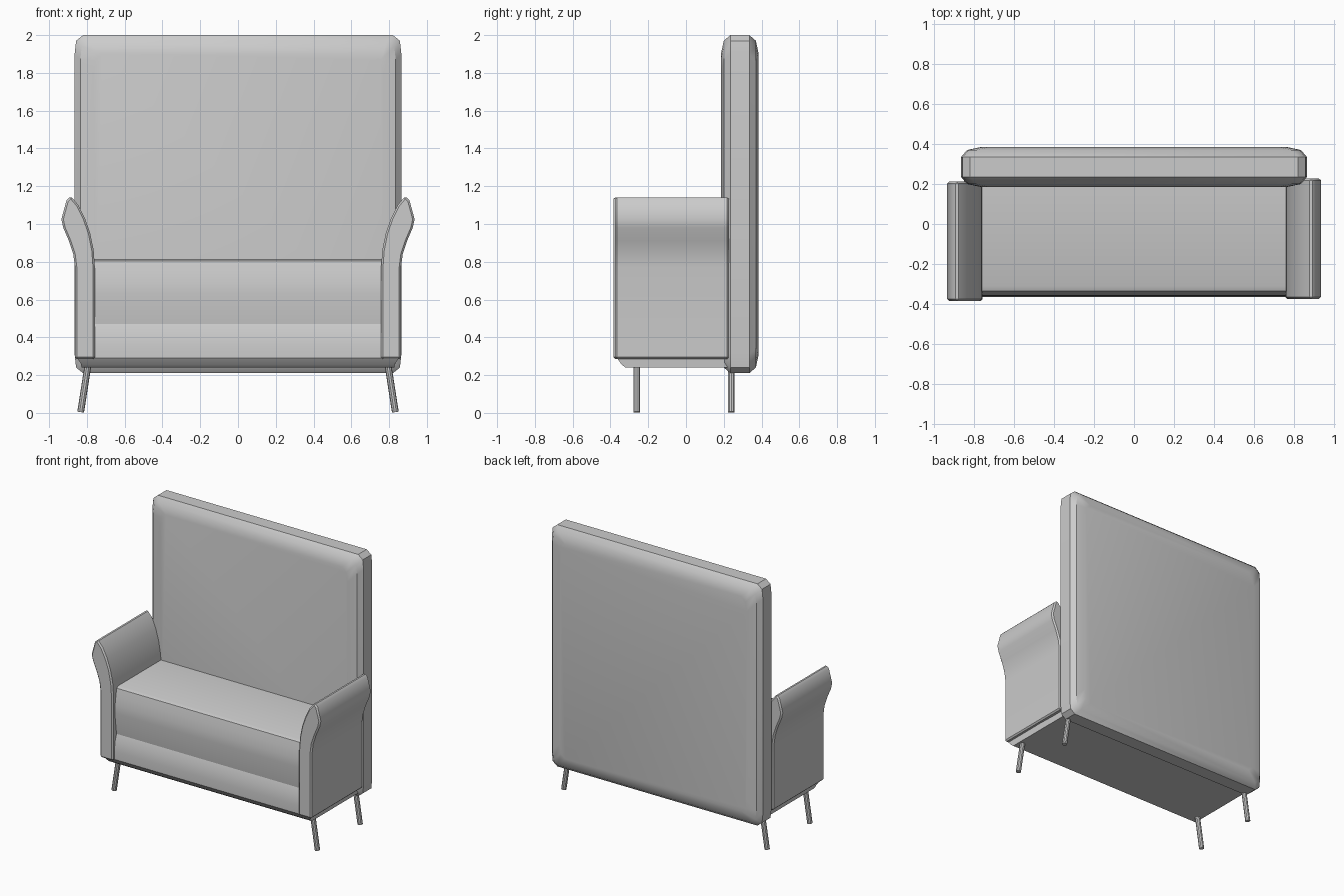
import bpy, bmesh, math
from mathutils import Vector

cube = bpy.data.objects.get("Cube")
if cube:
    bpy.data.objects.remove(cube, do_unlink=True)

fabric = bpy.data.materials.new("grey_fabric")
fabric.use_nodes = True
GREY = (0.6, 0.6, 0.6, 1)
fabric.diffuse_color = GREY
fabric.node_tree.nodes["Principled BSDF"].inputs["Base Color"].default_value = GREY


def loft(name, rings, angle=35, bevel=0):
    """Skin a list of equal-sized point rings and cap both ends."""
    bm = bmesh.new()
    loops = [[bm.verts.new(p) for p in ring] for ring in rings]
    n = len(loops[0])
    for a, b in zip(loops, loops[1:]):
        for i in range(n):
            j = (i + 1) % n
            bm.faces.new((a[i], a[j], b[j], b[i]))
    bm.faces.new(loops[0])
    bm.faces.new(loops[-1])
    bmesh.ops.recalc_face_normals(bm, faces=bm.faces)
    mesh = bpy.data.meshes.new(name)
    bm.to_mesh(mesh)
    bm.free()
    mesh.materials.append(fabric)
    obj = bpy.data.objects.new(name, mesh)
    bpy.context.collection.objects.link(obj)
    bpy.ops.object.select_all(action='DESELECT')
    obj.select_set(True)
    bpy.context.view_layer.objects.active = obj
    if bevel:
        mod = obj.modifiers.new("soft_edge", 'BEVEL')
        mod.width = bevel
        mod.segments = 1
        mod.limit_method = 'ANGLE'
        mod.angle_limit = math.radians(50)
        bpy.ops.object.modifier_apply(modifier=mod.name)
    bpy.ops.object.shade_smooth_by_angle(angle=math.radians(angle))
    return obj


# Tall padded backrest: rounded outlines stacked from front to rear
def outline(y, inset):
    w, h, mid = 0.865 - inset, 0.895 - inset, 1.105
    corner = [(w, h - 0.1), (w - 0.008, h - 0.03), (w - 0.045, h)]
    pts = corner + [(-x, z) for x, z in reversed(corner)]
    pts += [(-x, -z) for x, z in corner] + [(x, -z) for x, z in reversed(corner)]
    return [(x, y, mid + z) for x, z in pts]


loft("backrest", [outline(y, d) for y, d in (
    (0.185, 0.1), (0.2, 0.03), (0.235, 0), (0.335, 0), (0.37, 0.03), (0.385, 0.1))])


# Base and cushion: side profiles (y, z) swept across the width
def sweep_x(name, profile, stations):
    return loft(name, [[(x, y, z + lift) for y, z in profile] for x, lift in stations])


base_profile = [(0.22, 0.47), (-0.34, 0.47), (-0.357, 0.42), (-0.365, 0.35),
                (-0.365, 0.29), (-0.34, 0.255), (-0.32, 0.24), (0.22, 0.24)]
base = sweep_x("base", base_profile, [(-0.85, 0), (0.85, 0)])
for v in base.data.vertices:
    if v.co.z < 0.27:
        v.co.x *= 0.975

cushion_profile = [(0.22, 0.815), (-0.31, 0.815), (-0.335, 0.805), (-0.348, 0.75),
                   (-0.357, 0.69), (-0.36, 0.63), (-0.34, 0.47), (0.22, 0.47)]
sweep_x("seat_cushion", cushion_profile, [(-0.765, 0), (0.765, 0)])

# Flared armrests: front profile (x, z) swept along the depth
arm_profile = [(0.757, 0.285), (0.757, 0.76), (0.764, 0.86), (0.782, 0.95), (0.81, 1.03),
               (0.845, 1.1), (0.885, 1.147), (0.908, 1.125), (0.935, 1.025), (0.925, 0.98),
               (0.895, 0.91), (0.872, 0.84), (0.863, 0.77), (0.863, 0.285)]
for side, name, front, rear in ((1, "left_arm", -0.375, 0.228), (-1, "right_arm", -0.385, 0.212)):
    loft(name, [[(side * x, y, z) for x, z in arm_profile] for y in (front, rear)],
         bevel=0.01)


# Slim splayed legs
def leg(name, top, foot, radius=0.018, sides=10):
    top, foot = Vector(top), Vector(foot)
    axis = (top - foot).normalized()
    u = axis.cross(Vector((0, 1, 0))).normalized()
    v = axis.cross(u)
    angles = [math.tau * i / sides for i in range(sides)]
    loft(name, [[c + radius * (math.cos(a) * u + math.sin(a) * v) for a in angles]
                for c in (foot, top)])


for side, s_name in ((1, "left"), (-1, "right")):
    for y, end in ((-0.26, "front"), (0.24, "rear")):
        leg(f"{s_name}_{end}_leg", (side * 0.793, y, 0.26), (side * 0.833, y, 0.004))
